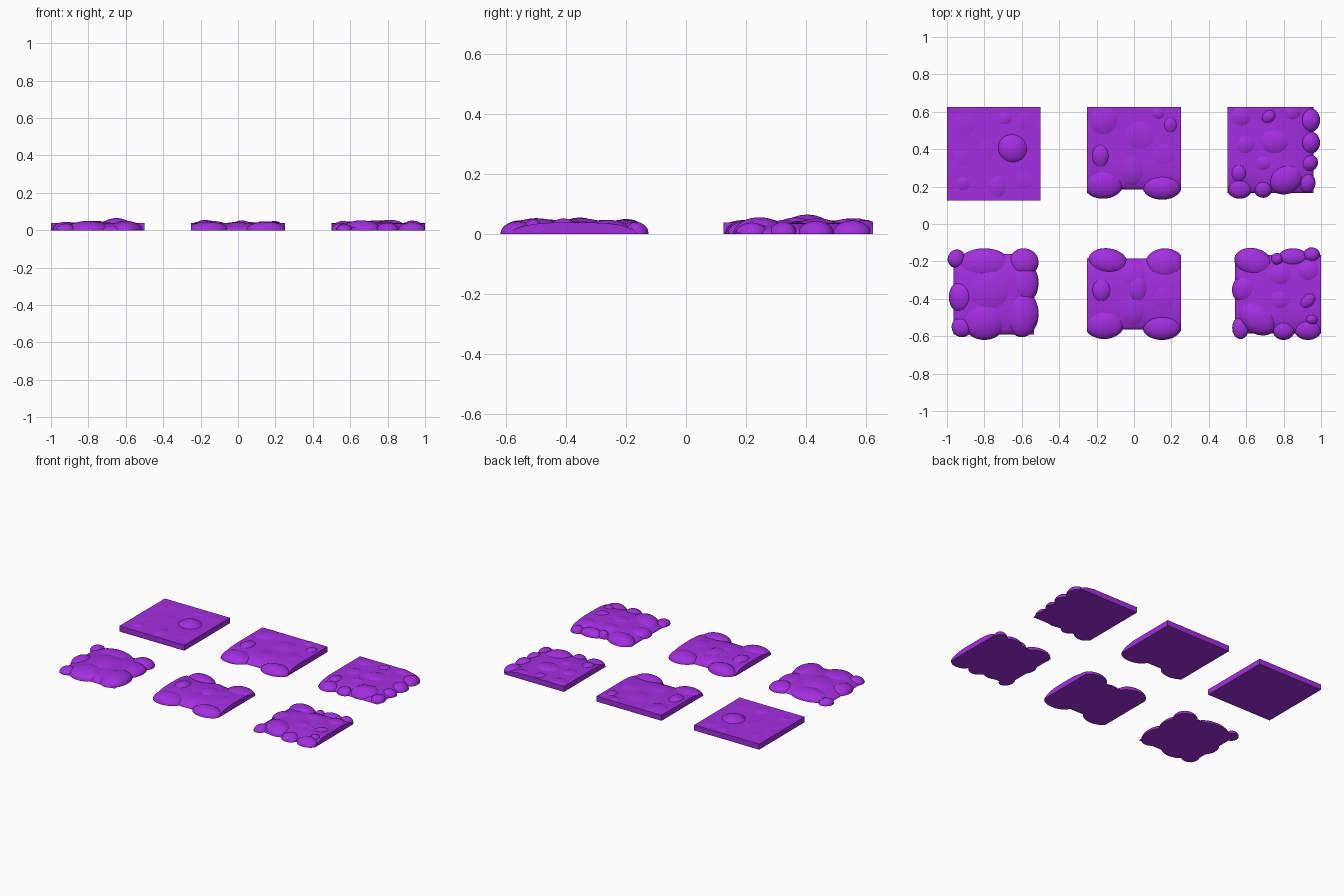
import bpy, bmesh, math
from mathutils import Matrix, Vector

if "Cube" in bpy.data.objects:
    bpy.data.objects.remove(bpy.data.objects["Cube"])

H = 0.25          # half size of a tile
BASE = 0.038      # thickness of the base layer

purple = bpy.data.materials.new("purple")
purple.diffuse_color = (0.367, 0.027, 0.75, 1)
purple.use_nodes = True
purple.node_tree.nodes["Principled BSDF"].inputs["Base Color"].default_value = purple.diffuse_color


def add_part(tile, part):
    me = bpy.data.meshes.new("temp")
    part.to_mesh(me)
    part.free()
    tile.from_mesh(me)
    bpy.data.meshes.remove(me)


def add_base(tile, open_sides, inset, n=28):
    """Slab with straight walls on closed sides and a rounded fall-off on open ones."""
    lo = [-H + inset * (s in open_sides) for s in ("left", "front")]
    hi = [H - inset * (s in open_sides) for s in ("right", "back")]

    def fall(d, side):
        if side not in open_sides:
            return 1
        t = 1 - min(max(d, 0) / 0.15, 1)
        return math.sqrt(max(0, 1 - t * t))

    def pos(axis, i):
        return lo[axis] + (hi[axis] - lo[axis]) * (0.5 - 0.5 * math.cos(math.pi * i / n))

    bm = bmesh.new()
    top, bottom = {}, {}
    for i in range(n + 1):
        for j in range(n + 1):
            x, y = pos(0, i), pos(1, j)
            z = BASE * fall(x - lo[0], "left") * fall(hi[0] - x, "right") \
                * fall(y - lo[1], "front") * fall(hi[1] - y, "back")
            top[i, j] = bm.verts.new((x, y, z))
            if i in (0, n) or j in (0, n):
                bottom[i, j] = bm.verts.new((x, y, 0))
    for i in range(n):
        for j in range(n):
            bm.faces.new((top[i, j], top[i + 1, j], top[i + 1, j + 1], top[i, j + 1]))
    rim = [(i, 0) for i in range(n)] + [(n, j) for j in range(n)] \
        + [(i, n) for i in range(n, 0, -1)] + [(0, j) for j in range(n, 0, -1)]
    for a, b in zip(rim, rim[1:] + rim[:1]):
        bm.faces.new((bottom[a], bottom[b], top[b], top[a]))
    bm.faces.new([bottom[k] for k in reversed(rim)])
    bmesh.ops.remove_doubles(bm, verts=bm.verts, dist=1e-6)
    add_part(tile, bm)


def cut(bm, co, no):
    geom = bm.verts[:] + bm.edges[:] + bm.faces[:]
    r = bmesh.ops.bisect_plane(bm, geom=geom, dist=1e-6, plane_co=co, plane_no=no, clear_outer=True)
    edges = [e for e in r["geom_cut"] if isinstance(e, bmesh.types.BMEdge) and e.is_boundary]
    if len(edges) > 2:
        bmesh.ops.edgeloop_fill(bm, edges=edges)


def add_blob(tile, x, y, rx, ry, h, angle=0):
    """Half ellipsoid resting on the ground, trimmed to the tile."""
    bm = bmesh.new()
    bmesh.ops.create_uvsphere(bm, u_segments=36, v_segments=18, radius=1)
    bm.transform(Matrix.Translation((x, y, 0)) @ Matrix.Rotation(math.radians(angle), 4, "Z")
                 @ Matrix.Diagonal((rx, ry, h, 1)))
    cut(bm, Vector((0, 0, 0)), Vector((0, 0, -1)))
    for no in ((1, 0, 0), (-1, 0, 0), (0, 1, 0), (0, -1, 0)):
        cut(bm, Vector(no) * H, Vector(no))
    bmesh.ops.recalc_face_normals(bm, faces=bm.faces)
    add_part(tile, bm)


def make_tile(name, cx, cy, open_sides, inset, blobs):
    bm = bmesh.new()
    add_base(bm, open_sides, inset)
    for b in blobs:
        add_blob(bm, *b)
    me = bpy.data.meshes.new(name)
    bm.to_mesh(me)
    bm.free()
    me.materials.append(purple)
    ob = bpy.data.objects.new(name, me)
    ob.location = (cx, cy, 0)
    bpy.context.collection.objects.link(ob)
    bpy.ops.object.select_all(action="DESELECT")
    ob.select_set(True)
    bpy.context.view_layer.objects.active = ob
    bpy.ops.object.shade_smooth_by_angle(angle=math.radians(45))


# blobs: x, y, x radius, y radius, height, optional turn
make_tile("full_tile", -0.75, 0.375, (), 0, [
    (.10, .03, .095, .09, .065, -25), (.06, .19, .07, .06, .045),
    (.02, -.175, .075, .10, .047), (-.165, -.16, .07, .065, .045),
    (-.155, .16, .13, .15, .042), (.17, .18, .13, .12, .041),
    (-.04, .02, .12, .14, .041), (.16, -.14, .13, .14, .041),
    (-.17, -.02, .12, .12, .041)])

make_tile("edge_tile", 0, 0.375, ("front",), 0.06, [
    (-.165, -.155, .11, .085, .046), (.15, -.175, .105, .07, .046),
    (-.01, -.07, .10, .11, .044), (-.18, -.01, .06, .08, .055),
    (-.165, .18, .11, .11, .052), (.13, .22, .055, .055, .048),
    (.195, .155, .05, .06, .05), (.03, .10, .14, .13, .046),
    (.16, .0, .12, .12, .043)])

make_tile("outer_corner_tile", 0.75, 0.375, ("front", "right"), 0.04, [
    (-.18, .20, .085, .08, .048), (-.03, .20, .055, .045, .052, 40),
    (.09, .22, .07, .06, .046), (.19, .18, .055, .065, .045),
    (.19, .06, .055, .06, .044), (.185, -.05, .05, .045, .04, 30),
    (.175, -.155, .045, .055, .038), (.06, -.13, .10, .085, .056, 20),
    (-.19, -.10, .055, .06, .05), (-.185, -.18, .07, .06, .04),
    (-.06, -.185, .05, .05, .04), (0, .065, .11, .09, .052),
    (-.155, .05, .08, .08, .047), (-.06, -.05, .07, .06, .047)])

make_tile("island_tile", -0.75, -0.375, ("front", "back", "left", "right"), 0.035, [
    (-.20, .19, .045, .05, .035, -30), (.16, .17, .08, .075, .045),
    (-.17, -.175, .055, .055, .036), (.15, -.105, .09, .125, .05),
    (-.175, -.015, .065, .085, .045), (-.05, .16, .14, .085, .045),
    (-.05, -.135, .12, .11, .05), (.16, .06, .08, .11, .043),
    (-.02, .02, .15, .15, .05)])

make_tile("strip_tile", 0, -0.375, ("front", "back"), 0.06, [
    (-.16, -.155, .11, .085, .046), (.15, -.175, .105, .07, .046),
    (-.175, .02, .065, .08, .055), (.02, .03, .07, .095, .052),
    (-.14, .175, .105, .07, .05, -8), (.165, .16, .105, .085, .047),
    (0, -.07, .10, .11, .043), (0, .09, .10, .10, .043),
    (.16, -.02, .12, .12, .043)])

make_tile("end_tile", 0.75, -0.375, ("front", "back", "left"), 0.04, [
    (-.11, .17, .105, .075, .048, -15), (.015, .185, .035, .035, .045),
    (.10, .195, .08, .05, .04), (.20, .21, .045, .04, .04),
    (-.155, .03, .07, .08, .042, -20), (-.09, -.125, .115, .085, .053, -35),
    (-.18, -.18, .045, .06, .032), (.05, -.19, .06, .055, .04),
    (.18, -.185, .075, .06, .042), (.18, -.035, .065, .045, .052, 42),
    (.20, -.135, .04, .035, .05), (.18, .12, .08, .075, .047),
    (.03, .10, .09, .08, .047), (.03, -.03, .09, .08, .046)])
